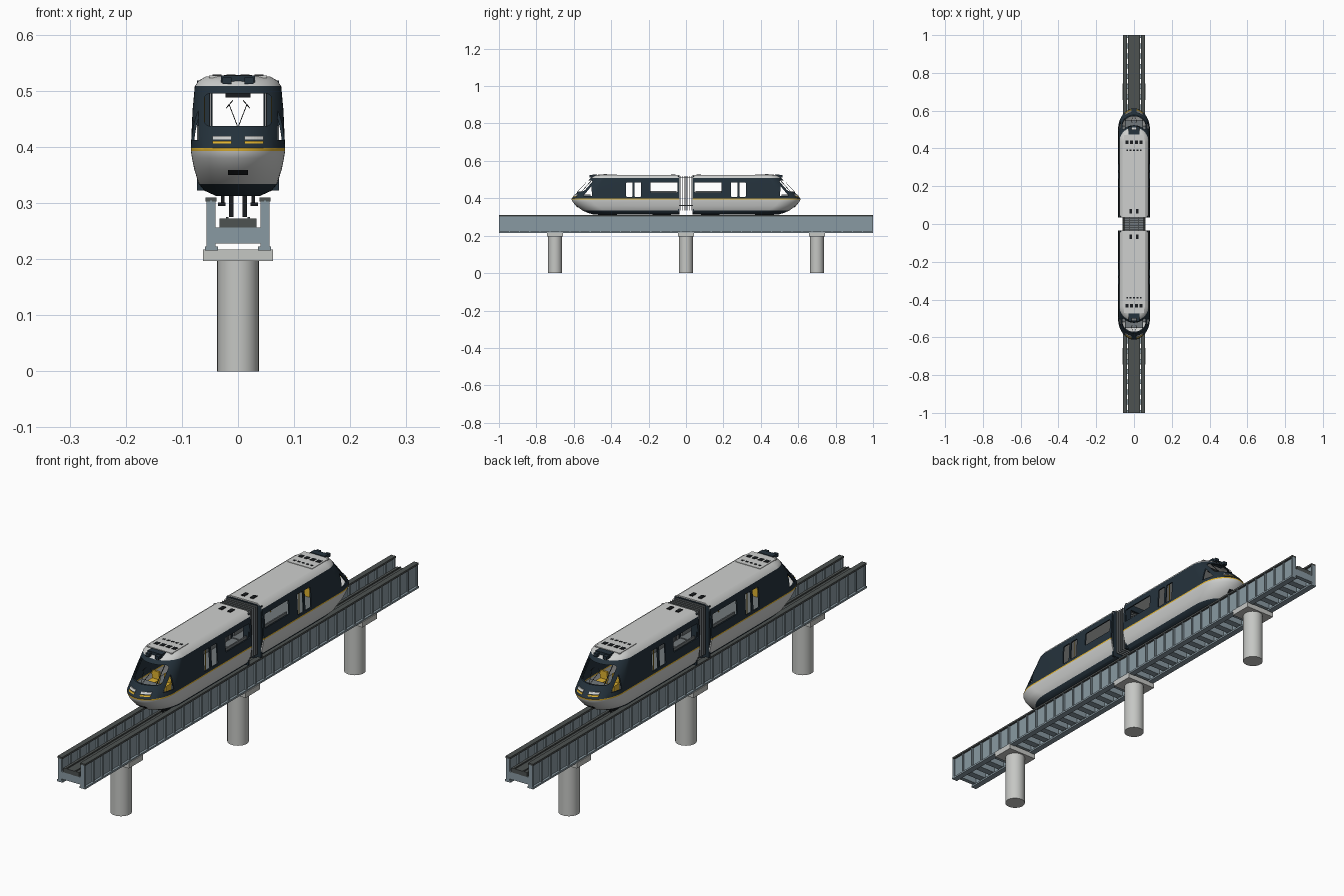
import bpy, bmesh, math
from mathutils import Vector

if "Cube" in bpy.data.objects:
    bpy.data.objects.remove(bpy.data.objects["Cube"])


def material(name, r, g, b):
    mat = bpy.data.materials.new(name)
    mat.use_nodes = True
    mat.diffuse_color = (r, g, b, 1)
    shader = next(n for n in mat.node_tree.nodes if n.type == "BSDF_PRINCIPLED")
    shader.inputs["Base Color"].default_value = (r, g, b, 1)
    shader.inputs["Roughness"].default_value = 0.6
    return mat


NAVY = material("navy paint", .018, .032, .045)
LIGHT = material("light grey paint", .62, .63, .62)
YELLOW = material("yellow paint", .75, .45, .03)
STEEL = material("blue grey steel", .25, .32, .36)
DECK = material("dark grey deck", .075, .084, .083)
CONCRETE = material("concrete", .56, .57, .55)
BLACK = material("black rubber", .01, .012, .014)
GREY = material("gangway grey", .17, .19, .2)


def finish(name, bm, mats, mirror=""):
    """Turn a bmesh into an object, optionally mirrored over x and/or y."""
    bmesh.ops.recalc_face_normals(bm, faces=bm.faces)
    mesh = bpy.data.meshes.new(name)
    bm.to_mesh(mesh)
    bm.free()
    obj = bpy.data.objects.new(name, mesh)
    bpy.context.collection.objects.link(obj)
    for mat in mats:
        mesh.materials.append(mat)
    if mirror:
        mod = obj.modifiers.new("Mirror", "MIRROR")
        mod.use_axis = ("x" in mirror, "y" in mirror, False)
        mod.use_mirror_merge = False
    return obj


def add_box(bm, x, y, z):
    cube = bmesh.ops.create_cube(bm, size=1)["verts"]
    for v in cube:
        v.co = [lo + (hi - lo) * (c + .5) for c, (lo, hi) in zip(v.co, (x, y, z))]


def boxes(name, mat, specs, mirror=""):
    bm = bmesh.new()
    for spec in specs:
        add_box(bm, *spec)
    return finish(name, bm, [mat], mirror)


def add_ring(bm, half, y, z, bar):
    """Rectangular frame standing across the train."""
    for side in (-half, half - bar):
        add_box(bm, (side, side + bar), y, z)
    for low in (z[0], z[1] - bar):
        add_box(bm, (bar - half, half - bar), y, (low, low + bar))


def smooth(obj, degrees):
    bpy.ops.object.select_all(action="DESELECT")
    obj.select_set(True)
    bpy.context.view_layer.objects.active = obj
    bpy.ops.object.shade_smooth_by_angle(angle=math.radians(degrees))


# ---- Piers and caps
SPANS = (-.7, 0, .7)
bm = bmesh.new()
for y in SPANS:
    made = bmesh.ops.create_cone(bm, cap_ends=True, segments=32, radius1=.037, radius2=.037, depth=.2)
    bmesh.ops.translate(bm, verts=made["verts"], vec=(0, y, .1))
smooth(finish("pier_columns", bm, [CONCRETE]), 40)
boxes("pier_caps", CONCRETE, [((-.062, .062), (y - .043, y + .043), (.197, .217)) for y in SPANS])

# ---- Track: girders with stiffeners, cross beams and running deck
FULL = (-1, 1)
boxes("girder_webs", STEEL, [((.046, .05), FULL, (.22, .304)), ((.036, .059), FULL, (.215, .222))], "x")
boxes("girder_top_flanges", DECK, [((.038, .058), FULL, (.303, .31))], "x")
BAYS = 37
stations = [-.997 + 1.994 * i / BAYS for i in range(BAYS + 1)]
boxes("girder_stiffeners", STEEL, [((.04, .056), (y - .003, y + .003), (.222, .303)) for y in stations], "x")
boxes("cross_beams", STEEL, [((-.046, .046), (max(y - .013, -1), min(y + .013, 1)), (.228, .256))
                             for y in stations])
boxes("running_deck", DECK, [((-.033, .033), FULL, (.255, .272))])
boxes("deck_guides", DECK, [((.017, .021), FULL, (.272, .275))], "x")

# ---- Car shell: stacked U-shaped outlines (height, half width, nose tip, nose depth)
LEVELS = [(.312, .038, .49, .08), (.322, .06, .525, .1), (.334, .07, .552, .11),
          (.36, .078, .588, .11), (.38, .082, .606, .11), (.393, .084, .612, .11),
          (.398, .084, .612, .11), (.42, .083, .593, .106), (.465, .081, .551, .09),
          (.508, .077, .511, .075), (.518, .07, .499, .065), (.525, .058, .482, .05)]
BACK = .035
ARC = 14


def level_at(z):
    for a, b in zip(LEVELS, LEVELS[1:]):
        if z <= b[0]:
            t = (z - a[0]) / (b[0] - a[0])
            return [p + (q - p) * t for p, q in zip(a, b)]
    return LEVELS[-1]


def on_nose(x, z, out=0):
    _, w, tip, depth = level_at(z)
    return Vector((x, -(tip - depth + depth * math.sqrt(max(0, 1 - (x / w) ** 2)) + out), z))


bm = bmesh.new()
rows = []
for z, w, tip, depth in LEVELS:
    angles = [math.pi * i / (2 * ARC) for i in range(2 * ARC + 1)]
    outline = [(w * math.cos(a), depth - tip - depth * math.sin(a)) for a in angles]
    outline = [(w, -BACK)] + outline + [(-w, -BACK)]
    rows.append([bm.verts.new((x, y, z)) for x, y in outline])
last = len(rows[0]) - 1
for low, high in zip(rows, rows[1:]):
    mid = (low[0].co.z + high[0].co.z) / 2
    paint = 0 if mid < .334 else 1 if mid < .393 else 2 if mid < .398 else 0 if mid < .508 else 1
    for i in range(last):
        bm.faces.new((low[i], low[i + 1], high[i + 1], high[i])).material_index = paint
for row, paint in ((rows[0], 0), (rows[-1], 1)):
    for i in range(last // 2):
        ring = [row[i], row[i + 1], row[last - i - 1], row[last - i]]
        bm.faces.new(list(dict.fromkeys(ring))).material_index = paint
shell = finish("car_shells", bm, [NAVY, LIGHT, YELLOW])
wall = shell.modifiers.new("Wall", "SOLIDIFY")
wall.thickness = .005
wall.offset = -1


def cutter(points, axis, lo, hi):
    """Prism from a 2D outline, run along x (outline y,z) or y (outline x,z)."""
    bm = bmesh.new()
    ends = [[bm.verts.new((d, a, b) if axis == "x" else (a, d, b)) for a, b in points] for d in (lo, hi)]
    n = len(points)
    for end in ends:
        bm.faces.new(end)
    for i in range(n):
        j = (i + 1) % n
        bm.faces.new((ends[0][i], ends[0][j], ends[1][j], ends[1][i]))
    obj = finish("window_cutter", bm, [])
    obj.hide_render = True
    mod = shell.modifiers.new("Window", "BOOLEAN")
    mod.object = obj
    mod.operation = "DIFFERENCE"
    mod.solver = "EXACT"
    return obj


def rounded(a0, a1, b0, b1, r):
    corners = ((a1 - r, b1 - r, 0), (a0 + r, b1 - r, 1), (a0 + r, b0 + r, 2), (a1 - r, b0 + r, 3))
    return [(a + r * math.cos(math.pi / 2 * (q + k / 3)), b + r * math.sin(math.pi / 2 * (q + k / 3)))
            for a, b, q in corners for k in range(4)]


# Windscreen, cab side triangles, door panes and long saloon windows
cutters = [cutter(rounded(-.06, .06, .437, .495, .01), "y", -.7, -.455),
           cutter([(-.503, .412), (-.55, .412), (-.505, .465)], "x", -.2, .2)]
for y0, y1, z0 in ((-.32, -.285, .408), (-.275, -.24, .408), (-.19, -.045, .432)):
    cutters.append(cutter(rounded(y0, y1, z0, .485, .004), "x", -.2, .2))
mod = shell.modifiers.new("Mirror", "MIRROR")
mod.use_axis = (False, True, False)
mod.use_mirror_merge = False
graph = bpy.context.evaluated_depsgraph_get()
baked = bpy.data.meshes.new_from_object(shell.evaluated_get(graph))
shell.modifiers.clear()
shell.data = baked
for obj in cutters:
    bpy.data.objects.remove(obj)
smooth(shell, 25)


# ---- Nose plates that follow the curved front
def nose_plate(name, mat, x0, x1, z0, z1, mirror):
    bm = bmesh.new()
    steps = 6
    cols = []
    for i in range(steps + 1):
        x = x0 + (x1 - x0) * i / steps
        cols.append([bm.verts.new(on_nose(x, z, out)) for z, out in ((z0, 0), (z0, .003), (z1, .003), (z1, 0))])
    for a, b in zip(cols, cols[1:]):
        for k in range(4):
            bm.faces.new((a[k], a[k - 1], b[k - 1], b[k]))
    bm.faces.new(cols[0])
    bm.faces.new(cols[-1])
    finish(name, bm, [mat], mirror)


nose_plate("headlights", LIGHT, .012, .045, .413, .419, "xy")
nose_plate("marker_lights", YELLOW, .012, .045, .406, .41, "xy")
nose_plate("coupler_covers", BLACK, -.018, .018, .35, .359, "y")


def rods(name, mat, paths, radius, mirror):
    curve = bpy.data.curves.new(name, "CURVE")
    curve.dimensions = "3D"
    curve.bevel_depth = radius
    curve.bevel_resolution = 1
    for path in paths:
        spline = curve.splines.new("POLY")
        spline.points.add(len(path) - 1)
        for point, co in zip(spline.points, path):
            point.co = (*co, 1)
    curve.materials.append(mat)
    obj = bpy.data.objects.new(name, curve)
    bpy.context.collection.objects.link(obj)
    mod = obj.modifiers.new("Mirror", "MIRROR")
    mod.use_axis = ("x" in mirror, "y" in mirror, False)
    mod.use_mirror_merge = False


heights = [.436 + .01 * k for k in range(7)]
rods("windscreen_pillars", NAVY, [[on_nose(.047, z, -.002) for z in heights]], .0016, "xy")
rods("wipers", BLACK, [[on_nose(.001, .437, .002), on_nose(.016, .476, .002)],
                       [on_nose(.009, .483, .002), on_nose(.021, .469, .002)]], .0008, "xy")

# ---- Roof equipment
boxes("roof_panels", LIGHT, [((-.052, .052), (-.47, -.37), (.523, .527))], "y")
vents = [((x - .008, x + .008), (y - .009, y + .009), (.526, .5285))
         for x in (-.037, -.0125, .0125, .037) for y in (-.432,)]
vents += [((x - .005, x + .005), (-.395, -.387), (.526, .528)) for x in (-.036, -.018, 0, .018, .036)]
vents += [((x - .007, x + .007), (-.08, -.055), (.524, .528)) for x in (-.018, .018)]
boxes("roof_vents", BLACK, vents, "y")
boxes("roof_intakes", NAVY, [((-.03, .03), (-.5, -.475), (.515, .5275)), ((.012, .028), (-.515, -.5), (.512, .524)),
                             ((-.028, -.012), (-.515, -.5), (.512, .524))], "y")

# ---- Interior: floor, cab desk, seats and grab poles
boxes("floors", GREY, [((-.07, .07), (-.52, -.036), (.362, .367))], "y")
boxes("cab_desks", GREY, [((-.048, .048), (-.55, -.51), (.365, .42))], "y")
boxes("cab_seats", YELLOW, [((.01, .04), (-.49, -.455), (.367, .405)), ((.01, .04), (-.458, -.45), (.4, .434))], "xy")
boxes("benches", GREY, [((.05, .072), (-.19, -.05), (.367, .4)), ((.068, .073), (-.19, -.05), (.4, .438))], "xy")
boxes("cab_displays", BLACK, [((-.022, .022), (-.47, -.46), (.488, .505))], "y")
rods("grab_poles", YELLOW, [[(.06, -.28, .367), (.06, -.28, .515)]], .0015, "xy")

# ---- Car ends and open ribbed gangway
bm = bmesh.new()
add_ring(bm, .073, (-.042, -.034), (.322, .518), .022)
finish("end_frames", bm, [NAVY], "y")
bm = bmesh.new()
RIBS = 6
for i in range(RIBS):
    y = -.0275 + .055 * i / (RIBS - 1)
    add_ring(bm, .062, (y - .0015, y + .0015), (.335, .518), .012)
finish("gangway_ribs", bm, [GREY])
boxes("gangway_floor", GREY, [((-.05, .05), (-.036, .036), (.358, .364))])
boxes("gangway_roof_links", GREY, [((.02, .024), (-.036, .036), (.508, .512))], "x")

# ---- Running gear reaching down between the girders
boxes("guide_shoes", BLACK, [((.024, .03), (y - .05, y + .05), (.3, .325)) for y in (-.42, -.13)]
      + [((.022, .036), (y - .04, y + .04), (.295, .301)) for y in (-.42, -.13)], "xy")
boxes("running_wheels", BLACK, [((.008, .016), (y - .02, y + .02), (.275, .315)) for y in (-.42, -.13)], "xy")
